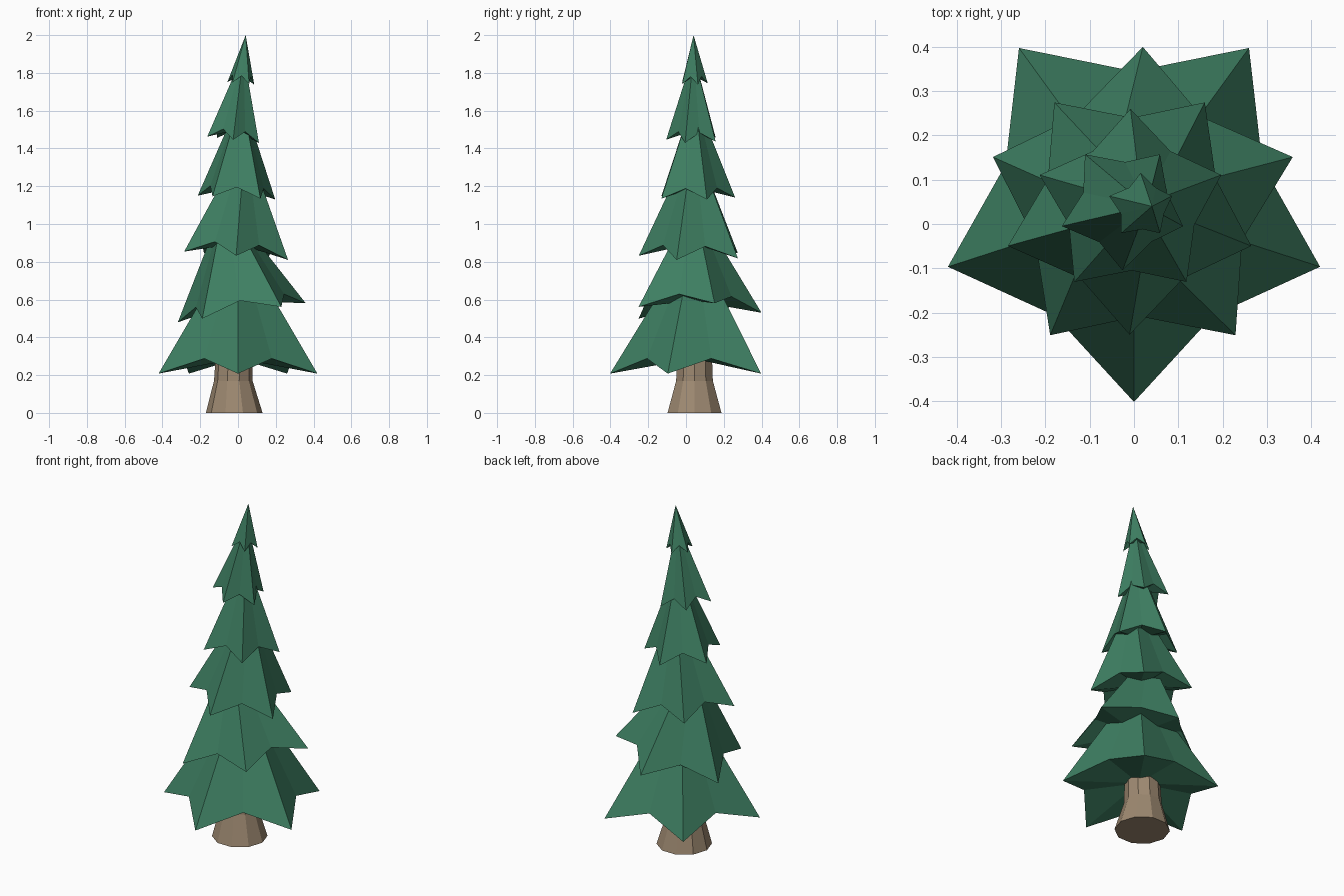
import bpy, bmesh
from math import sin, cos, pi, radians

if "Cube" in bpy.data.objects:
    bpy.data.objects.remove(bpy.data.objects["Cube"])


def material(name, rgb):
    m = bpy.data.materials.new(name)
    m.diffuse_color = (*rgb, 1)
    m.use_nodes = True
    m.node_tree.nodes["Principled BSDF"].inputs["Base Color"].default_value = m.diffuse_color
    return m


def finish(name, bm, mat):
    bmesh.ops.recalc_face_normals(bm, faces=bm.faces)
    me = bpy.data.meshes.new(name)
    bm.to_mesh(me)
    bm.free()
    me.materials.append(mat)
    ob = bpy.data.objects.new(name, me)
    bpy.context.collection.objects.link(ob)
    return ob


def star_tier(name, center, radius, height, notch, start, tilt, mat):
    """Five-pointed cone with drooping tips and a hollowed underside."""
    bm = bmesh.new()
    rim = []
    for i in range(10):
        a = radians(start + 36 * i)
        r, z = (radius, 0) if i % 2 == 0 else (radius * 0.69, notch)
        rim.append(bm.verts.new((r * cos(a), r * sin(a), z)))
    apex = bm.verts.new((0, 0, height))
    under = bm.verts.new((0, 0, notch))
    for i in range(10):
        a, b = rim[i], rim[(i + 1) % 10]
        bm.faces.new((a, b, apex))
        bm.faces.new((b, a, under))
    ob = finish(name, bm, mat)
    ob.location = center
    ob.rotation_euler = (0, -tilt, 0)
    return ob


green = material("needles", (0.048, 0.212, 0.122))
brown = material("bark", (0.34, 0.25, 0.165))

# Foliage tiers: centre, radius, height, notch, first tip angle, lean
tiers = [
    ((0.00, 0.04, 0.208), 0.442, 0.72, 0.080, -90, 0.0),
    ((0.02, 0.04, 0.530), 0.360, 0.60, 0.065, 90, 0.148),
    ((-0.01, 0.04, 0.832), 0.290, 0.62, 0.065, -90, -0.08),
    ((-0.008, 0.044, 1.140), 0.216, 0.54, 0.055, 90, -0.05),
    ((-0.026, 0.04, 1.446), 0.145, 0.46, 0.050, -90, -0.12),
    ((0.015, 0.04, 1.745), 0.075, 0.256, 0.040, 90, -0.10),
]
for n, (c, r, h, notch, start, tilt) in enumerate(tiers, 1):
    star_tier(f"foliage_tier_{n}", c, r, h, notch, start, tilt, green)

# Trunk with a flared foot
bm = bmesh.new()
rings = []
for x, r, z in ((-0.02, 0.15, 0), (-0.025, 0.102, 0.17), (-0.02, 0.096, 0.33)):
    rings.append([bm.verts.new((x + r * cos(2 * pi * i / 10),
                                0.045 + r * sin(2 * pi * i / 10), z))
                  for i in range(10)])
for lo, hi in zip(rings, rings[1:]):
    for i in range(10):
        j = (i + 1) % 10
        bm.faces.new((lo[i], lo[j], hi[j], hi[i]))
bm.faces.new(rings[0][::-1])
bm.faces.new(rings[-1])
finish("trunk", bm, brown)
